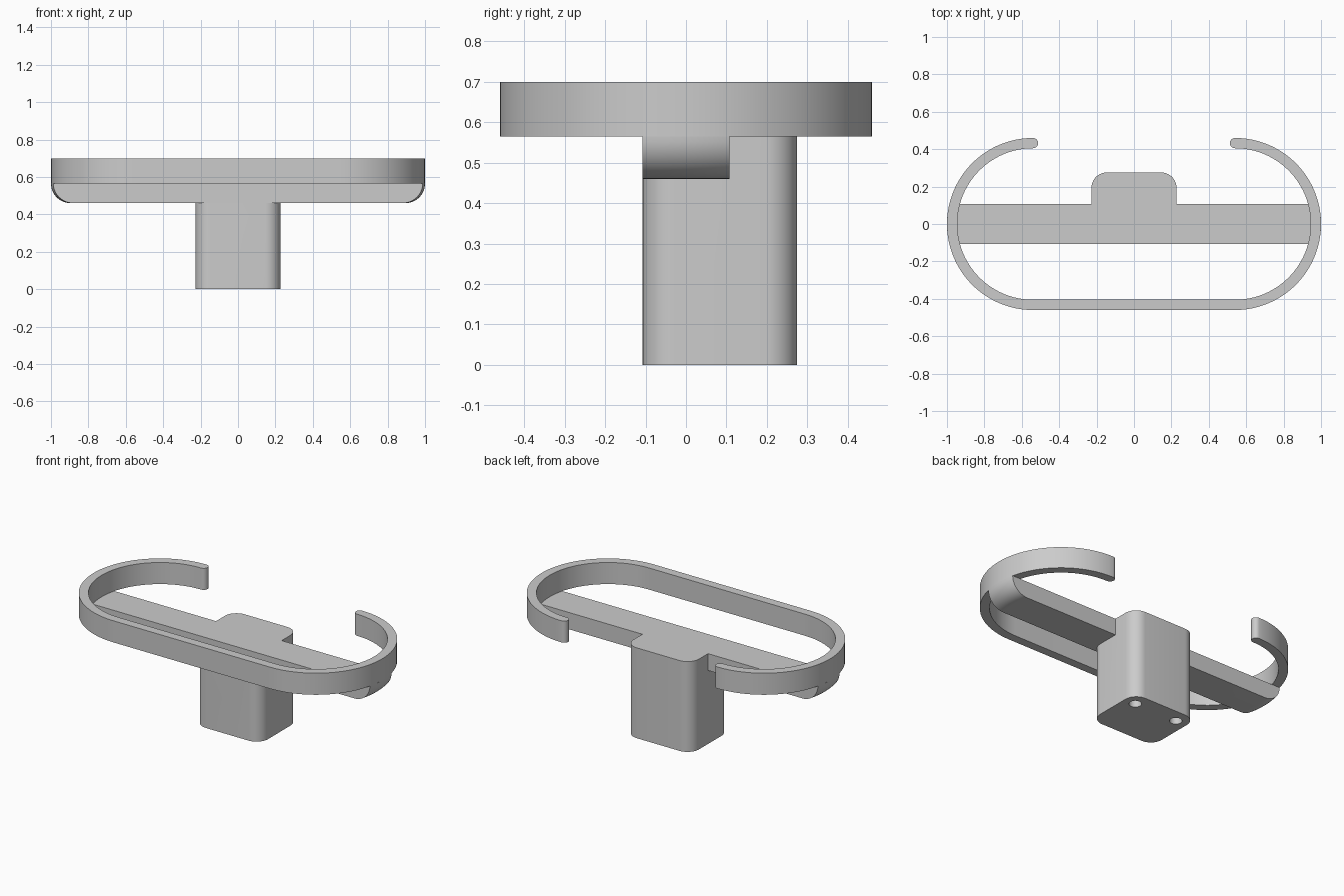
import bpy, bmesh
from math import pi, sin, cos, asin, radians

if "Cube" in bpy.data.objects:
    bpy.data.objects.remove(bpy.data.objects["Cube"], do_unlink=True)

# Main sizes
BAR_BOTTOM, RING_BOTTOM, RING_TOP = 0.46, 0.565, 0.70
ARC_X, RADIUS, WALL = 0.54, 0.46, 0.055
BAR_HALF = 0.107

grey = bpy.data.materials.new("light grey")
grey.use_nodes = True
colour = (0.6, 0.6, 0.6, 1)
grey.diffuse_color = colour
grey.node_tree.nodes["Principled BSDF"].inputs["Base Color"].default_value = colour


def arc(cx, cy, r, start, end, steps):
    return [(cx + r * cos(start + (end - start) * i / steps),
             cy + r * sin(start + (end - start) * i / steps)) for i in range(steps + 1)]


def loft(name, layers):
    """Closed solid through stacked outlines, given as (height, points)."""
    bm = bmesh.new()
    rows = [[bm.verts.new((x, y, z)) for x, y in pts] for z, pts in layers]
    n = len(rows[0])
    for low, high in zip(rows, rows[1:]):
        for i in range(n):
            j = (i + 1) % n
            bm.faces.new((low[i], low[j], high[j], high[i]))
    bm.faces.new(rows[0][::-1])
    bm.faces.new(rows[-1])
    bmesh.ops.recalc_face_normals(bm, faces=bm.faces)
    mesh = bpy.data.meshes.new(name)
    bm.to_mesh(mesh)
    bm.free()
    obj = bpy.data.objects.new(name, mesh)
    bpy.context.collection.objects.link(obj)
    mesh.materials.append(grey)
    return obj


def activate(obj):
    bpy.ops.object.select_all(action="DESELECT")
    obj.select_set(True)
    bpy.context.view_layer.objects.active = obj


def combine(obj, tool, operation):
    activate(obj)
    mod = obj.modifiers.new(operation.lower(), "BOOLEAN")
    mod.operation, mod.object, mod.solver = operation, tool, "EXACT"
    bpy.ops.object.modifier_apply(modifier=mod.name)
    bpy.data.objects.remove(tool, do_unlink=True)


# Open oval ring: outer wall, round tip, inner wall, round tip
def ring_path(r):
    return (arc(-ARC_X, 0, r, pi / 2, 3 * pi / 2, 48)
            + arc(ARC_X, 0, r, -pi / 2, pi / 2, 48))


tip_y, tip_r = RADIUS - WALL / 2, WALL / 2
right_tip = arc(ARC_X, tip_y, tip_r, pi / 2, 3 * pi / 2, 12)[1:-1]
left_tip = arc(-ARC_X, tip_y, tip_r, -pi / 2, pi / 2, 12)[1:-1]
outline = ring_path(RADIUS) + right_tip + ring_path(RADIUS - WALL)[::-1] + left_tip
ring = loft("open_ring", [(RING_BOTTOM, outline), (RING_TOP, outline)])


# Cross bar: ends follow the ring, lower end edges are rounded
def bar_outline(r):
    a = asin(BAR_HALF / r)
    return arc(ARC_X, 0, r, -a, a, 12) + arc(-ARC_X, 0, r, pi - a, pi + a, 12)


fillet = RING_BOTTOM - BAR_BOTTOM
bar = loft("cross_bar", [
    (RING_BOTTOM - fillet * cos(t), bar_outline(RADIUS - fillet + fillet * sin(t)))
    for t in (pi / 2 * i / 12 for i in range(13))])

# Post with rounded upright edges
w, front, back, r = 0.227, -BAR_HALF, 0.275, 0.08
post_outline = (arc(w - r, front + r, r, -pi / 2, 0, 10) + arc(w - r, back - r, r, 0, pi / 2, 10)
                + arc(r - w, back - r, r, pi / 2, pi, 10)
                + arc(r - w, front + r, r, pi, 3 * pi / 2, 10))
post = loft("post_and_bar", [(0, post_outline), (RING_BOTTOM, post_outline)])
combine(post, bar, "UNION")

# Two blind holes in the underside
for side in (-1, 1):
    circle = arc(side * 0.15, 0.19, 0.036, 0, 2 * pi, 32)[:-1]
    combine(post, loft("hole_cutter", [(-0.1, circle), (0.3, circle)]), "DIFFERENCE")

for obj in (ring, post):
    activate(obj)
    bpy.ops.object.shade_smooth_by_angle(angle=radians(30))
